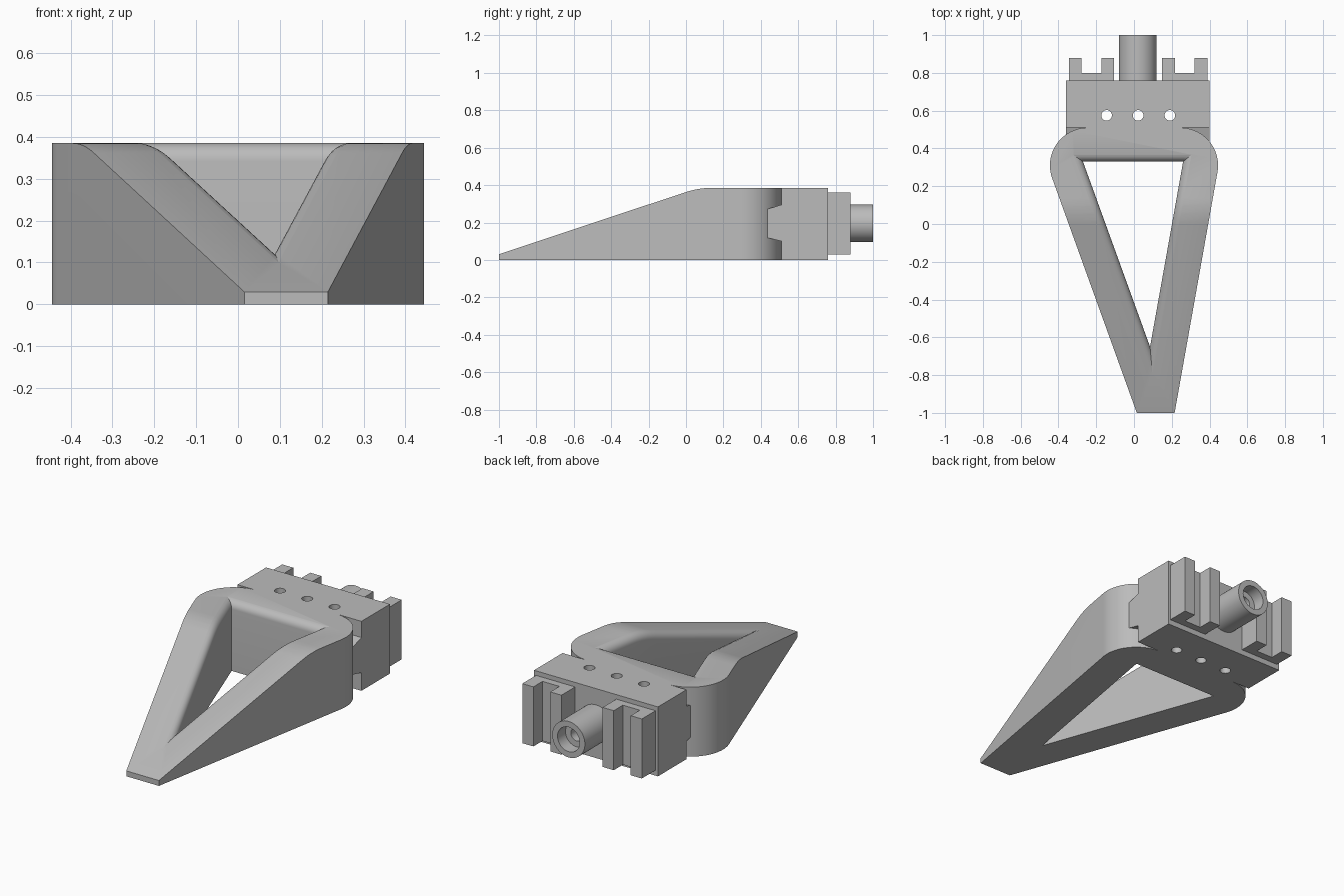
import bpy, bmesh, math
from mathutils import Vector

cube = bpy.data.objects.get("Cube")
if cube:
    bpy.data.objects.remove(cube, do_unlink=True)

grey = bpy.data.materials.new("plain grey")
grey.use_nodes = True
COLOUR = (0.5, 0.5, 0.5, 1)
grey.diffuse_color = COLOUR
grey.node_tree.nodes["Principled BSDF"].inputs["Base Color"].default_value = COLOUR

HEIGHT = 0.385


def finish(name, bm):
    bmesh.ops.recalc_face_normals(bm, faces=bm.faces)
    mesh = bpy.data.meshes.new(name)
    bm.to_mesh(mesh)
    bm.free()
    mesh.materials.append(grey)
    ob = bpy.data.objects.new(name, mesh)
    bpy.context.collection.objects.link(ob)
    return ob


def prism(name, points, offset):
    """Extrude a closed outline along an offset."""
    bm = bmesh.new()
    face = bm.faces.new([bm.verts.new(p) for p in points])
    new = bmesh.ops.extrude_face_region(bm, geom=[face])["geom"]
    bmesh.ops.translate(bm, vec=offset, verts=[v for v in new if isinstance(v, bmesh.types.BMVert)])
    return finish(name, bm)


def box(name, x0, x1, y0, y1, z0, z1):
    return prism(name, [(x0, y0, z0), (x1, y0, z0), (x1, y1, z0), (x0, y1, z0)], (0, 0, z1 - z0))


def rod(name, centre, radius, axis, length):
    """Round bar starting at centre and running along y or z."""
    points = []
    for i in range(48):
        a = math.tau * i / 48
        c, s = radius * math.cos(a), radius * math.sin(a)
        points.append(Vector(centre) + Vector((c, 0, s) if axis == "y" else (c, s, 0)))
    return prism(name, points, (0, length, 0) if axis == "y" else (0, 0, length))


def combine(target, other, operation):
    mod = target.modifiers.new("cut", "BOOLEAN")
    mod.operation, mod.object, mod.solver = operation, other, "EXACT"
    bpy.context.view_layer.objects.active = target
    bpy.ops.object.modifier_apply(modifier=mod.name)
    bpy.data.objects.remove(other, do_unlink=True)


def smooth(ob):
    bpy.ops.object.select_all(action="DESELECT")
    ob.select_set(True)
    bpy.context.view_layer.objects.active = ob
    bpy.ops.object.shade_smooth_by_angle(angle=math.radians(25))


# Side profile of the wedge: ramp, rounded shoulder, flat top
SLOPE, BEND, REACH = 0.333, 0.066, 0.07
start = Vector((BEND - REACH, HEIGHT - SLOPE * REACH))
middle, end = Vector((BEND, HEIGHT)), Vector((BEND + REACH, HEIGHT))
shoulder = [start.lerp(middle, i / 10).lerp(middle.lerp(end, i / 10), i / 10) for i in range(11)]


def top_height(y):
    if y <= start.x:
        return HEIGHT + SLOPE * (y - BEND)
    if y >= end.x:
        return HEIGHT
    t = (y - start.x) / (2 * REACH)
    return start.lerp(middle, t).lerp(middle.lerp(end, t), t).y


# Wedge frame: plan outline with two round back corners
R, CY, CX = 0.2, 0.31, 0.245
outline = [(0.015, -1, 0), (0.215, -1, 0)]
for side, first, last in ((1, -10, 90), (-1, 90, 200)):
    for i in range(25):
        a = math.radians(first + (last - first) * i / 24)
        outline.append((side * CX + R * math.cos(a), CY + R * math.sin(a), 0))
frame = prism("wedge_frame", outline, (0, 0, 0.6))
profile = [(-1, -1.1, -0.0), (-1, -1.1, top_height(-1.1))]
profile[0] = (-1, -1.1, 0)
profile += [(-1, p.x, p.y) for p in shoulder] + [(-1, 0.7, HEIGHT), (-1, 0.7, 0)]
combine(frame, prism("ramp_cutter", profile, (2, 0, 0)), "INTERSECT")

# Triangular opening whose upper rim is rounded over
corners = [Vector((-0.27, 0.33)), Vector((0.085, -0.65)), Vector((0.26, 0.33))]
STEPS, ROUND = 30, 0.043


def corner_shift(i):
    """Movement of a corner for one unit of outward offset."""
    u = (corners[i - 1] - corners[i]).normalized()
    v = (corners[(i + 1) % 3] - corners[i]).normalized()
    return -(u + v) / abs(u.cross(v))


shifts = [corner_shift(i) for i in range(3)]


def opening_ring(offset, height):
    pts = [c + s * offset for c, s in zip(corners, shifts)]
    ring = []
    for i in range(3):
        for k in range(STEPS):
            p = pts[i].lerp(pts[(i + 1) % 3], k / STEPS)
            ring.append((p.x, p.y, height(p.y)))
    return ring


rings = [opening_ring(0, lambda y: -0.1)]
for k in range(9):
    a = math.radians(90 * k / 8)
    lift = ROUND * (math.sin(a) - 1) + (0.002 if k == 8 else 0)
    rings.append(opening_ring(ROUND * (1 - math.cos(a)), lambda y, d=lift: top_height(y) + d))
rings.append(opening_ring(ROUND, lambda y: 0.6))
bm = bmesh.new()
loops = [[bm.verts.new(p) for p in ring] for ring in rings]
for low, high in zip(loops, loops[1:]):
    for i in range(len(low)):
        j = (i + 1) % len(low)
        bm.faces.new((low[i], low[j], high[j], high[i]))
bm.faces.new(loops[0])
bm.faces.new(loops[-1])
bmesh.ops.triangulate(bm, faces=bm.faces)
combine(frame, finish("opening_cutter", bm), "DIFFERENCE")
smooth(frame)

# Mounting block with three vertical pin holes
block = box("mounting_block", -0.36, 0.40, 0.51, 0.76, 0, HEIGHT)
for x in (-0.145, 0.022, 0.19):
    combine(block, rod("hole_cutter", (x, 0.575, -0.1), 0.028, "z", 0.6), "DIFFERENCE")
smooth(block)

# Tapered tongue joining block and frame
tongue = [(0.51, 0.10), (0.43, 0.12), (0.43, 0.27), (0.51, 0.295)]
prism("joint_tongue", [(-0.36, y, z) for y, z in tongue], (0.76, 0, 0))

# Pair of forked rear brackets
for name, x in (("right", -0.345), ("left", 0.148)):
    plan = [(0, 0.76), (0.24, 0.76), (0.24, 0.88), (0.172, 0.88),
            (0.172, 0.80), (0.068, 0.80), (0.068, 0.88), (0, 0.88)]
    prism(name + "_rear_bracket", [(x + u, y, 0.03) for u, y in plan], (0, 0, 0.33))

# Rear tube with a stepped bore
tube = rod("rear_tube", (0.02, 0.76, 0.195), 0.1, "y", 0.24)
combine(tube, rod("wide_bore_cutter", (0.02, 0.93, 0.195), 0.068, "y", 0.2), "DIFFERENCE")
combine(tube, rod("narrow_bore_cutter", (0.02, 0.80, 0.195), 0.035, "y", 0.3), "DIFFERENCE")
smooth(tube)
